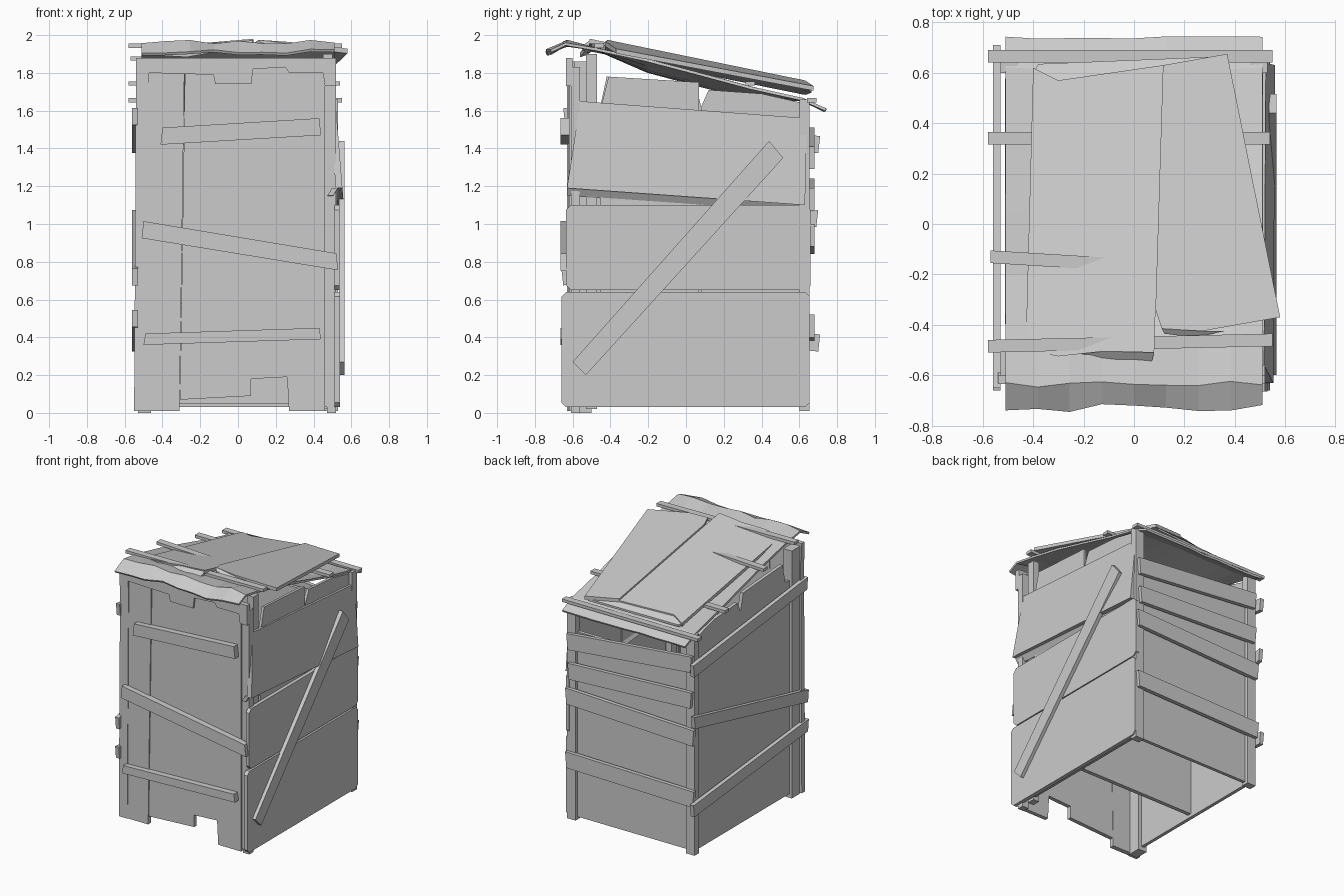
import bpy, bmesh, random
from mathutils import Vector

random.seed(4)
cube = bpy.data.objects.get("Cube")
if cube:
    bpy.data.objects.remove(cube, do_unlink=True)

wood = bpy.data.materials.new("weathered_grey")
wood.use_nodes = True
GREY = (0.6, 0.6, 0.6, 1)
wood.diffuse_color = GREY
wood.node_tree.nodes["Principled BSDF"].inputs["Base Color"].default_value = GREY

PLACE = {"x": lambda u, v, d: (d, u, v),
         "y": lambda u, v, d: (u, d, v),
         "z": lambda u, v, d: (u, v, d)}


def finish(name, bm):
    bmesh.ops.recalc_face_normals(bm, faces=bm.faces)
    mesh = bpy.data.meshes.new(name)
    bm.to_mesh(mesh)
    bm.free()
    mesh.materials.append(wood)
    obj = bpy.data.objects.new(name, mesh)
    bpy.context.collection.objects.link(obj)
    return obj


def prism(name, axis, outline, near, far, warp=None):
    """Extrude a flat outline along an axis; warp can shift the points."""
    bm = bmesh.new()
    rings = [[bm.verts.new(PLACE[axis](u, v, d)) for u, v in outline]
             for d in (near, far)]
    bm.faces.new(rings[0])
    bm.faces.new(rings[1][::-1])
    n = len(outline)
    for i in range(n):
        j = (i + 1) % n
        bm.faces.new((rings[0][i], rings[0][j], rings[1][j], rings[1][i]))
    if warp:
        for v in bm.verts:
            v.co += Vector(warp(v.co))
    return finish(name, bm)


def slat(name, axis, start, end, width, near, far):
    """Tilted board with upright ends, between two centre points."""
    (u0, v0), (u1, v1), h = start, end, width / 2
    return prism(name, axis, [(u0, v0 - h), (u1, v1 - h), (u1 - 0.01, v1 + h),
                              (u0 + 0.01, v0 + h)], near, far)


def box(name, x0, x1, y0, y1, z0, z1):
    return prism(name, "z", [(x0, y0), (x1, y0), (x1, y1), (x0, y1)], z0, z1)


# Corner posts, doubled at the left front
box("left_front_post", 0.47, 0.52, -0.61, -0.56, 0, 1.83)
box("left_inner_post", 0.45, 0.50, -0.53, -0.47, 0.02, 1.90)
box("right_front_post", -0.53, -0.46, -0.60, -0.50, 0, 1.86)
for side, s in (("left", 1), ("right", -1)):
    box(f"{side}_back_post", s * 0.46, s * 0.53, 0.60, 0.655, 0.01, 1.66)

# Front wall with gaps broken out of its lower edge
prism("front_narrow_board", "y", [(-0.48, 0.01), (-0.31, 0.01), (-0.283, 1.86), (-0.48, 1.86)],
      -0.625, -0.59)
prism("front_wide_board", "y",
      [(-0.307, 0.07), (0.07, 0.09), (0.07, 0.18), (0.26, 0.19), (0.27, 0.01),
       (0.46, 0.01), (0.46, 1.86), (-0.28, 1.86)], -0.62, -0.59)
prism("front_header", "y",
      [(-0.54, 1.75), (-0.47, 1.75), (-0.47, 1.80), (-0.13, 1.79), (-0.12, 1.74),
       (0.07, 1.74), (0.08, 1.82), (0.25, 1.83), (0.27, 1.80), (0.45, 1.80),
       (0.46, 1.73), (0.52, 1.73), (0.52, 1.88), (-0.54, 1.88)], -0.635, -0.6)
prism("front_right_trim", "y", [(-0.55, 0.01), (-0.48, 0.01), (-0.47, 1.75), (-0.54, 1.75)],
      -0.63, -0.59)
prism("front_left_trim", "y", [(0.46, 0.03), (0.52, 0.03), (0.51, 1.73), (0.46, 1.73)],
      -0.61, -0.58)
for i, (a, b, w) in enumerate([((-0.41, 1.465), (0.44, 1.515), 0.09),
                               ((-0.51, 0.97), (0.53, 0.80), 0.09),
                               ((-0.50, 0.39), (0.44, 0.42), 0.06)]):
    slat(f"front_slat_{i + 1}", "y", a, b, w, -0.665, -0.62)


# Left wall: three wide boards, the top one leaning, and a diagonal brace
def chamfered(y0, y1, z0, z1, c=0.025):
    return [(y0 + c, z0), (y1 - c, z0), (y1, z0 + c), (y1, z1 - c),
            (y1 - c, z1), (y0 + c, z1), (y0, z1 - c), (y0, z0 + c)]


prism("left_lower_board", "x", chamfered(-0.66, 0.655, 0.03, 0.64), 0.51, 0.54)
prism("left_middle_board", "x", chamfered(-0.635, 0.66, 0.65, 1.10), 0.51, 0.537)
lean = lambda co: (0.08 * (1.35 - co.z), 0, 0)
prism("left_upper_board", "x", [(-0.63, 1.19), (0.63, 1.10), (0.64, 1.56), (-0.56, 1.65)],
      0.505, 0.54, lean)
tuck = lambda co: (0.6 * (co.z - 1.15 + 0.07 * co.y), 0, 0)
prism("left_upper_board_lip", "x", [(-0.63, 1.15), (0.63, 1.05), (0.63, 1.10), (-0.63, 1.19)],
      0.50, 0.53, tuck)
prism("left_brace", "x", [(-0.60, 0.27), (-0.53, 0.20), (0.515, 1.35), (0.44, 1.44)],
      0.535, 0.565)

# Uneven upright boards lining both sides
prism("left_lining_front", "x",
      [(-0.46, 0.04), (0.07, 0.04), (0.07, 1.60), (0.07, 1.75), (-0.41, 1.78),
       (-0.45, 1.62)], 0.485, 0.505)
prism("left_lining_back", "x",
      [(0.08, 0.04), (0.62, 0.04), (0.62, 1.64), (0.4, 1.69), (0.12, 1.71),
       (0.08, 1.62)], 0.485, 0.505)
prism("right_wall", "x",
      [(-0.58, 0.03), (0.62, 0.03), (0.62, 1.62), (0.4, 1.68), (0.12, 1.70), (0.08, 1.62),
       (0.05, 1.75), (-0.42, 1.78), (-0.45, 1.64), (-0.58, 1.62)], -0.51, -0.485)

# Right wall slats
for i, (a, b) in enumerate([((0.70, 1.42), (-0.64, 1.57)), ((0.69, 1.03), (-0.65, 0.72)),
                            ((0.70, 0.37), (-0.65, 0.50))]):
    slat(f"right_slat_{i + 1}", "x", a, b, 0.09, -0.56, -0.53)

# Back wall and slats
box("back_panel", -0.48, 0.48, 0.605, 0.63, 0.03, 1.42)
for i, (a, b) in enumerate([((0.51, 1.35), (-0.51, 1.45)), ((0.50, 1.13), (-0.51, 1.18)),
                            ((0.52, 0.94), (-0.53, 0.90)), ((0.52, 0.46), (-0.53, 0.44))]):
    slat(f"back_slat_{i + 1}", "y", a, b, 0.12, 0.65, 0.68)

# Bench inside
box("bench_front", -0.48, 0.48, 0.0, 0.03, 0.05, 0.55)
box("bench_top", -0.48, 0.48, -0.02, 0.61, 0.55, 0.58)

# Roof sheet, sagging between its sides, with bent and ragged ends
PROFILE = [(-0.73, 1.915), (-0.64, 1.965), (-0.46, 1.93), (-0.2, 1.875), (0.05, 1.81),
           (0.35, 1.73), (0.62, 1.665), (0.74, 1.61)]


def roof_height(y):
    for (y0, z0), (y1, z1) in zip(PROFILE, PROFILE[1:]):
        if y <= y1:
            return z0 + (z1 - z0) * (y - y0) / (y1 - y0)
    return PROFILE[-1][1]


bm = bmesh.new()
columns = 8
rows = []
for r, (y, z) in enumerate(PROFILE):
    row = []
    for c in range(columns + 1):
        t = 2 * c / columns - 1
        rough = 0.018 if r < 2 else 0.005
        sag = 0.06 * (1 - t * t) if 2 < r < 6 else 0
        row.append(bm.verts.new((0.51 * t, y + random.uniform(-rough, rough),
                                 z - sag + random.uniform(-rough, rough) * 0.7)))
    rows.append(row)
for low, high in zip(rows, rows[1:]):
    for c in range(columns):
        bm.faces.new((low[c], low[c + 1], high[c + 1], high[c]))
sheet = finish("roof_sheet", bm)
solid = sheet.modifiers.new("thickness", "SOLIDIFY")
solid.thickness = 0.015

# Roof battens
for i, (ya, yb, xa, xb, w) in enumerate([(0.665, 0.665, -0.58, 0.55, 0.05),
                                         (0.34, 0.34, -0.58, 0.54, 0.05),
                                         (-0.13, -0.19, -0.57, 0.42, 0.05),
                                         (-0.485, -0.46, -0.58, 0.55, 0.05)]):
    z = roof_height((ya + yb) / 2)
    prism(f"roof_batten_{i + 1}", "z", [(xa, ya - w / 2), (xb, yb - w / 2),
                                        (xb, yb + w / 2), (xa, ya + w / 2)], z, z + 0.022)

# Loose boards laid over the roof, with splintered front ends bent down
slope = lambda co: (0, 0, -0.205 * (co.y + 0.5) - 0.08 * abs(co.x - 0.1))


def bend_from(edge):
    return lambda co: (0, 0, slope(co)[2] + 0.9 * min(0, co.y - edge))


prism("roof_board_right", "z",
      [(-0.43, -0.50), (-0.3, -0.525), (-0.12, -0.505), (0.08, -0.51),
       (0.115, 0.63), (-0.3, 0.57), (-0.40, 0.62)], 1.955, 1.98, slope)
prism("roof_board_right_end", "z",
      [(-0.43, -0.50), (-0.42, -0.53), (-0.27, -0.56), (-0.1, -0.535), (0.07, -0.55),
       (0.08, -0.51), (-0.12, -0.505), (-0.3, -0.525)], 1.955, 1.98, bend_from(-0.50))
prism("roof_board_left", "z",
      [(0.085, -0.34), (0.11, -0.415), (0.27, -0.425), (0.58, -0.37), (0.37, 0.675),
       (0.115, 0.63)], 1.968, 1.993, slope)
prism("roof_board_left_end", "z",
      [(0.11, -0.415), (0.12, -0.435), (0.24, -0.45), (0.36, -0.425), (0.27, -0.425)],
      1.968, 1.993, bend_from(-0.415))
prism("roof_board_gap_strip", "z", [(-0.40, 0.60), (-0.3, 0.57), (0.115, 0.63), (0.35, 0.665),
                                    (-0.38, 0.635)], 1.955, 1.97, slope)
